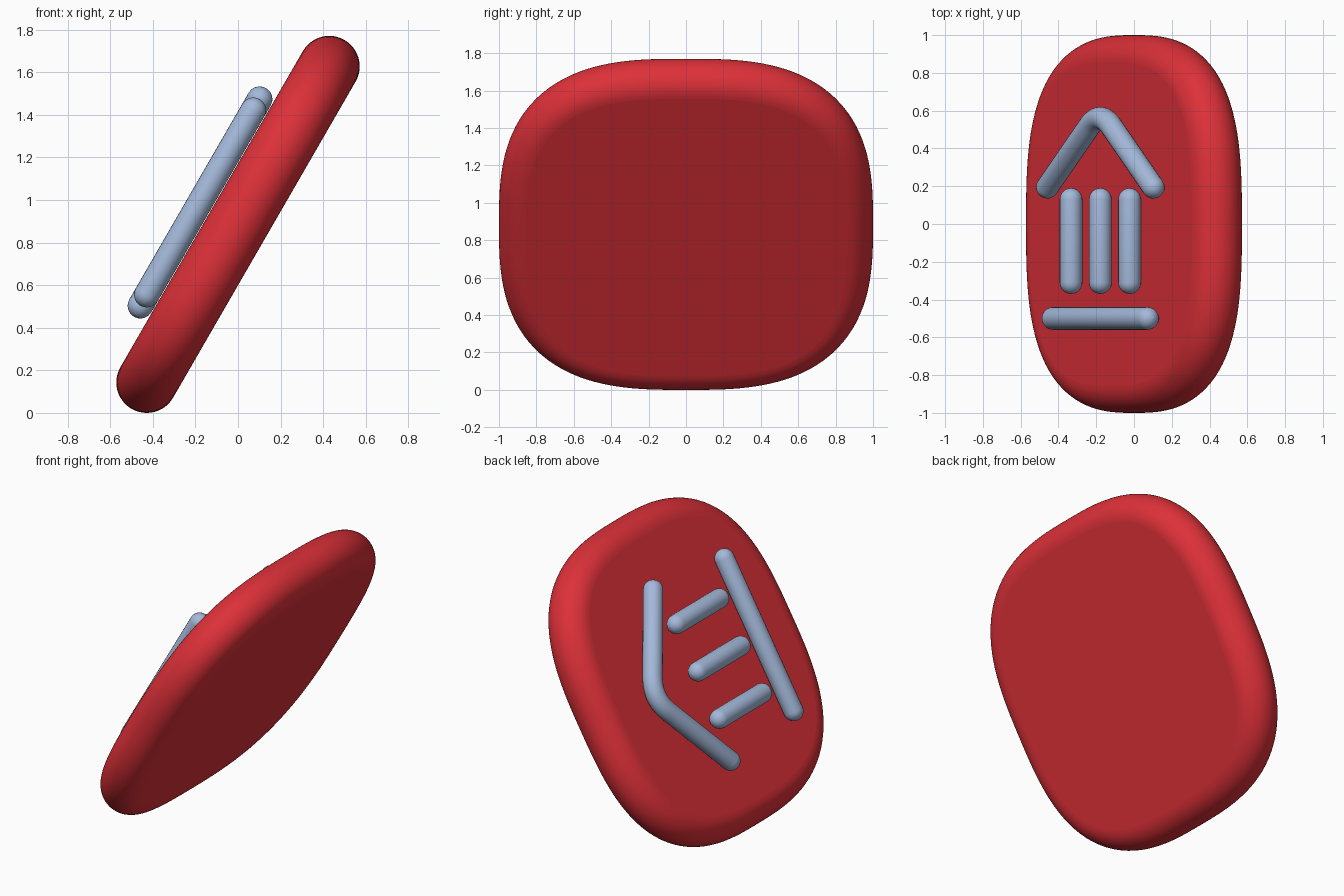
import bpy, bmesh, math
from mathutils import Matrix, Vector

if "Cube" in bpy.data.objects:
    bpy.data.objects.remove(bpy.data.objects["Cube"])

R = 0.143          # half thickness of the slab
HALF = 1 - R       # half size of the slab's core outline
POWER = 3.0        # squareness of the outline
TUBE = 0.06        # radius of the raised symbol
LIFT = 0.206       # height of the symbol's centre line above the slab's mid plane
C, S = 0.5, math.sqrt(3) / 2

# slab plane: local x runs up the slope, local z points out of the decorated face
FRAME = Matrix(((C, 0, -S, 0), (0, 1, 0, 0), (S, 0, C, HALF * S + R), (0, 0, 0, 1)))


def material(name, colour):
    m = bpy.data.materials.new(name)
    m.diffuse_color = (*colour, 1)
    m.use_nodes = True
    m.node_tree.nodes["Principled BSDF"].inputs["Base Color"].default_value = m.diffuse_color
    return m


red = material("red", (0.72, 0.03, 0.04))
blue = material("pale blue", (0.37, 0.485, 0.70))


def loft(name, rings, mat):
    """Skin a list of closed rings, cap both ends, place in the slab's frame."""
    bm = bmesh.new()
    loops = [[bm.verts.new(FRAME @ p) for p in ring] for ring in rings]
    for a, b in zip(loops, loops[1:]):
        n = len(a)
        for i in range(n):
            bm.faces.new((a[i], a[(i + 1) % n], b[(i + 1) % n], b[i]))
    bm.faces.new(loops[0][::-1])
    bm.faces.new(loops[-1])
    bmesh.ops.recalc_face_normals(bm, faces=bm.faces)
    for f in bm.faces:
        f.smooth = len(f.verts) == 4
    me = bpy.data.meshes.new(name)
    bm.to_mesh(me)
    bm.free()
    me.materials.append(mat)
    ob = bpy.data.objects.new(name, me)
    bpy.context.collection.objects.link(ob)
    return ob


# slab: squarish outline with a fully rounded rim
outline = []
N = 160
for i in range(N):
    a = 2 * math.pi * i / N
    c, s = math.cos(a), math.sin(a)
    r = HALF * (abs(c) ** POWER + abs(s) ** POWER) ** (-1 / POWER)
    normal = Vector((math.copysign(abs(c) ** (POWER - 1), c),
                     math.copysign(abs(s) ** (POWER - 1), s), 0)).normalized()
    outline.append((Vector((r * c, r * s, 0)), normal))
rings = []
for k in range(25):
    t = -math.pi / 2 + math.pi * k / 24
    rings.append([p + n * (R * math.cos(t)) + Vector((0, 0, R * math.sin(t)))
                  for p, n in outline])
loft("slab", rings, red)


def tube(name, path):
    """Round-ended tube along a flat path of (x, y) points."""
    pts = [Vector((x, y, LIFT)) for x, y in path]
    last = len(pts) - 1
    stations = []
    for i, p in enumerate(pts):
        d = (pts[min(i + 1, last)] - pts[max(i - 1, 0)]).normalized()
        stations.append((p, d, TUBE))
    angles = [math.radians(a) for a in (89, 75, 60, 45, 30, 15)]
    p, d, _ = stations[0]
    start = [(p - d * TUBE * math.sin(a), d, TUBE * math.cos(a)) for a in angles]
    p, d, _ = stations[-1]
    end = [(p + d * TUBE * math.sin(a), d, TUBE * math.cos(a)) for a in reversed(angles)]
    tube_rings = []
    for p, d, r in start + stations + end:
        side = Vector((-d.y, d.x, 0))
        tube_rings.append([p + side * (r * math.cos(2 * math.pi * j / 24))
                           + Vector((0, 0, r * math.sin(2 * math.pi * j / 24)))
                           for j in range(24)])
    loft(name, tube_rings, blue)


# roof chevron with a rounded peak
A, P, B = Vector((-0.12, 0.515)), Vector((0, 0.605)), Vector((0.12, 0.515))
bend = []
for k in range(13):
    t = k / 12
    q = A * (1 - t) ** 2 + P * (2 * t * (1 - t)) + B * t ** 2
    bend.append((q.x, q.y))
tube("roof", [(-0.56, 0.195)] + bend + [(0.56, 0.195)])

# three columns and the base bar
for i, x in enumerate((-0.31, 0, 0.31)):
    tube(f"column_{i + 1}", [(x, -0.31), (x, 0.13)])
tube("base_bar", [(-0.5, -0.5), (0.5, -0.5)])
